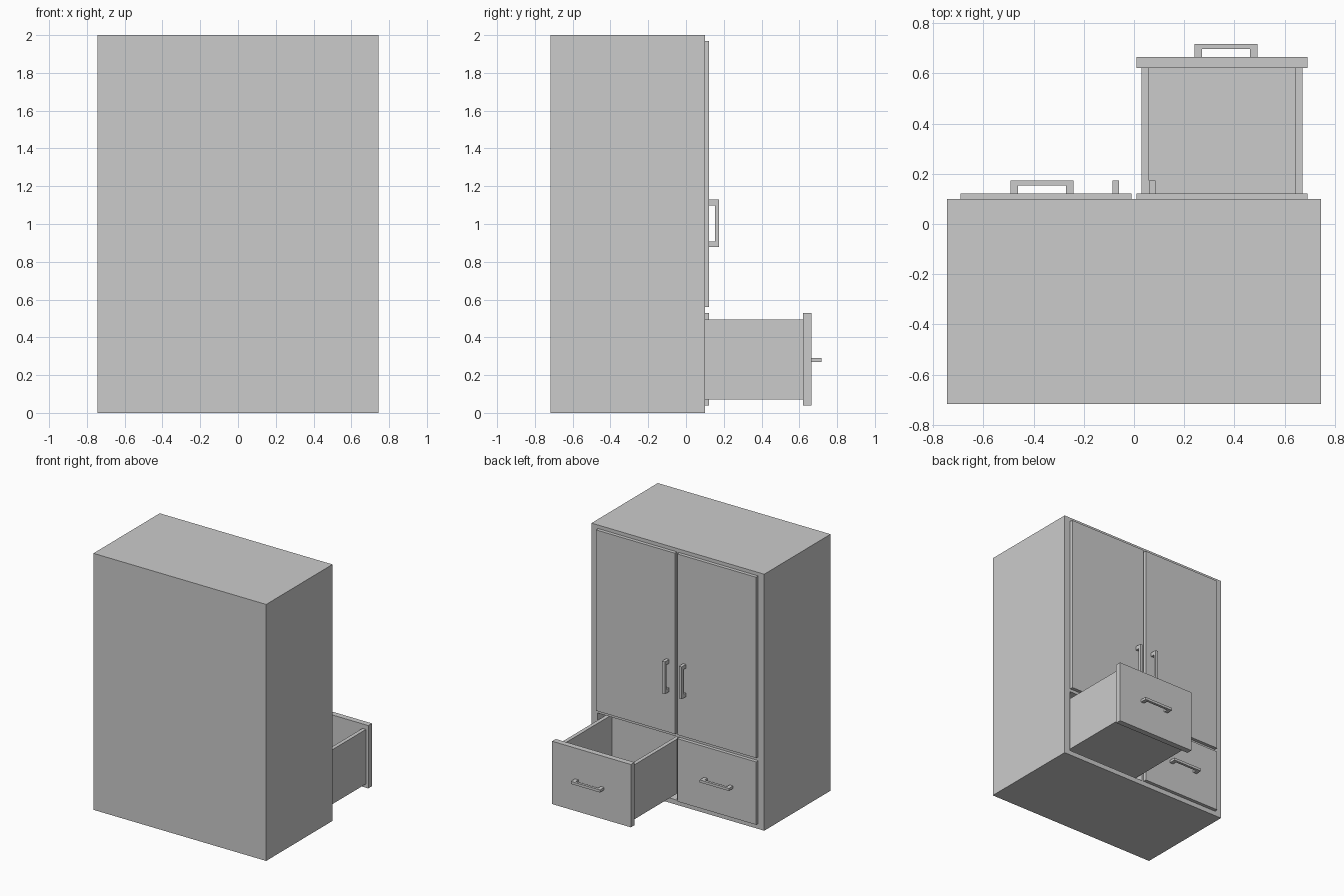
import bpy
import bmesh
from mathutils import Matrix, Vector

if "Cube" in bpy.data.objects:
    bpy.data.objects.remove(bpy.data.objects["Cube"])


def boxes(name, parts):
    """One object from boxes given as (x0, x1, y0, y1, z0, z1)."""
    bm = bmesh.new()
    for x0, x1, y0, y1, z0, z1 in parts:
        mat = (Matrix.Translation(((x0 + x1) / 2, (y0 + y1) / 2, (z0 + z1) / 2))
               @ Matrix.Diagonal((abs(x1 - x0), y1 - y0, z1 - z0, 1)))
        bmesh.ops.create_cube(bm, size=1, matrix=mat)
    me = bpy.data.meshes.new(name)
    bm.to_mesh(me)
    bm.free()
    ob = bpy.data.objects.new(name, me)
    bpy.context.collection.objects.link(ob)
    return ob


def handle(name, center, upright):
    """U-shaped pull: closed profile in length/depth, extruded to thickness."""
    L, D, leg, bar = 0.126, 0.052, 0.03, 0.02
    t = 0.0125 if upright else 0.01
    prof = [(-L, 0), (-L, D), (L, D), (L, 0), (L - leg, 0),
            (L - leg, D - bar), (-L + leg, D - bar), (-L + leg, 0)]
    bm = bmesh.new()
    face = bm.faces.new([bm.verts.new((a, d, -t)) for a, d in prof])
    ext = bmesh.ops.extrude_face_region(bm, geom=[face])
    bmesh.ops.translate(bm, vec=(0, 0, 2 * t),
                        verts=[v for v in ext["geom"] if isinstance(v, bmesh.types.BMVert)])
    if upright:
        bm.transform(Matrix.Rotation(1.5707963, 4, 'Y'))
    bm.transform(Matrix.Translation(Vector(center)))
    bmesh.ops.recalc_face_normals(bm, faces=bm.faces)
    me = bpy.data.meshes.new(name)
    bm.to_mesh(me)
    bm.free()
    bpy.context.collection.objects.link(bpy.data.objects.new(name, me))


FRONT, FACE, THICK, GAP = 0.10, 0.122, 0.045, 0.003
DOOR_Z, DRAWER_Z = (0.56, 1.97), (0.04, 0.53)

# Cabinet carcass with four bays cut from the front
cabinet = boxes("cabinet_body", [(-0.745, 0.745, -0.717, FRONT, 0, 2)])
for s in (-1, 1):
    for z0, z1 in (DOOR_Z, DRAWER_Z):
        cutter = boxes("bay_cutter", [(s * (0.01 - GAP), s * (0.69 + GAP), -0.66, 0.3,
                                       z0 - GAP, z1 + GAP)])
        cutter.hide_render = True
        mod = cabinet.modifiers.new("bay", 'BOOLEAN')
        mod.operation, mod.solver, mod.object = 'DIFFERENCE', 'EXACT', cutter
        bpy.context.view_layer.objects.active = cabinet
        bpy.ops.object.modifier_apply(modifier=mod.name)
        bpy.data.objects.remove(cutter)

for s, side, pull in ((-1, "left", 0.0), (1, "right", 0.543)):
    # Inset door with upright handle near the centre
    boxes(f"{side}_door", [(s * 0.01, s * 0.69, FACE - THICK, FACE, *DOOR_Z)])
    handle(f"{side}_door_handle", (s * 0.0725, FACE, 1.003), True)

    # Drawer: front panel, and an open box behind it
    y1 = FACE + pull
    yf, yb = y1 - THICK, y1 - 0.70
    boxes(f"{side}_drawer_front", [(s * 0.01, s * 0.69, yf, y1, *DRAWER_Z)])
    boxes(f"{side}_drawer_box", [
        (s * 0.03, s * 0.06, yb, yf, 0.07, 0.495),
        (s * 0.64, s * 0.67, yb, yf, 0.07, 0.495),
        (s * 0.06, s * 0.64, yb, yb + 0.03, 0.07, 0.495),
        (s * 0.06, s * 0.64, yb + 0.03, yf, 0.07, 0.10)])
    handle(f"{side}_drawer_handle", (s * 0.366, y1, 0.28), False)
